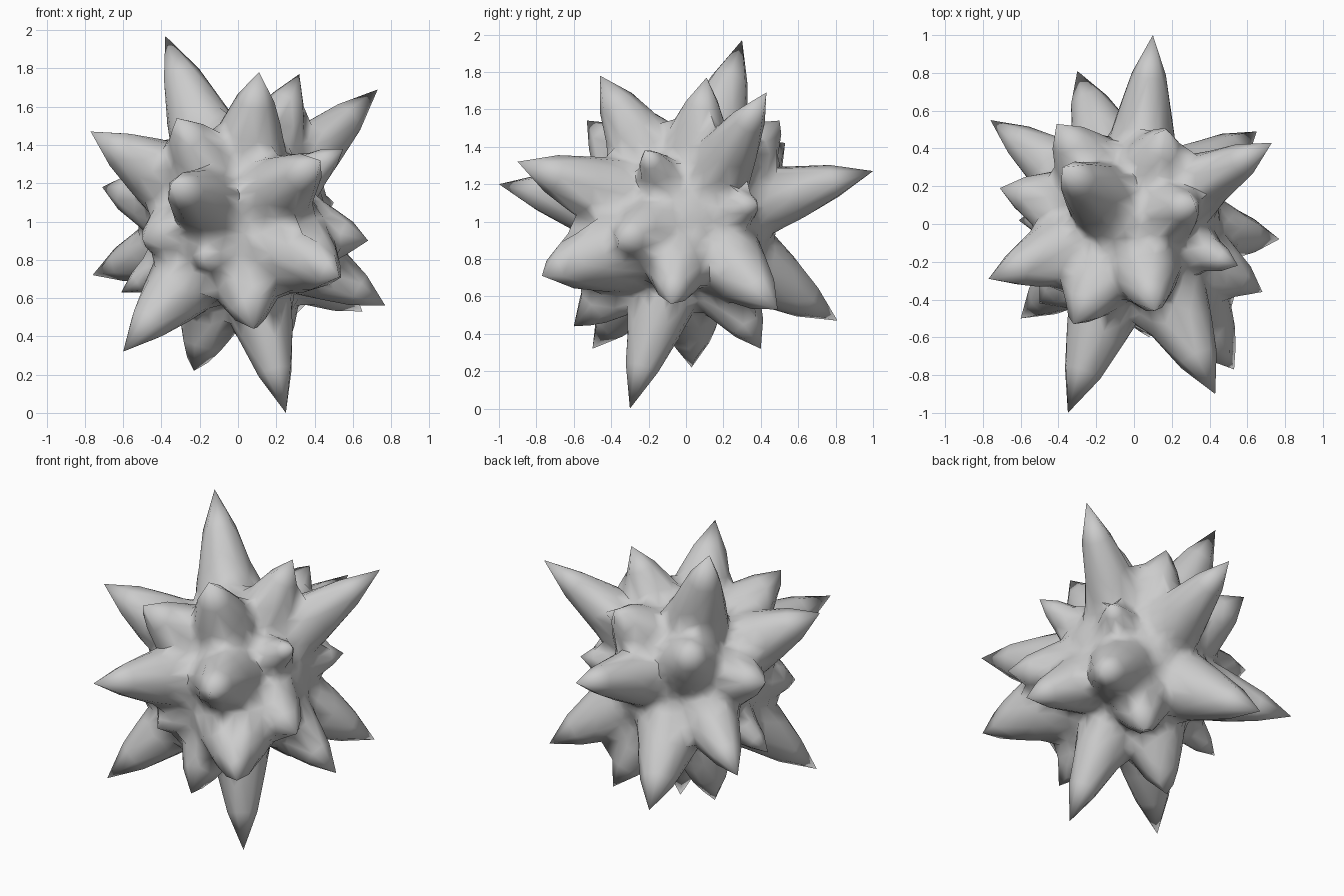
import bpy, bmesh, math
from mathutils import Vector

if "Cube" in bpy.data.objects:
    bpy.data.objects.remove(bpy.data.objects["Cube"])

CENTRE = Vector((0, 0, 1))
CORE = 0.455     # radius of the ball between the spikes
FOOT = 0.44      # distance at which a spike reaches its full width
POWER = 24       # sharpness of the joins
SIDES = 7

# Spike tips grouped by base half-width
SPIKES = {
    0.18: [(.73, .43, 1.69), (.10, 1.0, 1.27), (-.71, .19, 1.18),
           (-.76, .55, .72), (.68, -.36, .90),
           (.32, .11, 1.77), (.25, .40, .32), (-.50, -.42, .91), (.25, -.30, 0),
           (.77, -.08, .56)],
    0.20: [(-.38, .30, 1.97), (-.77, -.29, 1.47), (-.60, -.50, .32), (-.23, .03, .22),
           (-.35, -1.0, 1.20), (.08, -.60, .44), (-.30, .81, .47), (.65, .49, .53),
           (.11, -.46, 1.78), (.17, .50, 1.54), (-.41, .53, 1.42), (-.32, -.53, 1.54)],
    0.21: [(.43, -.90, 1.32)],
    0.26: [(.53, -.77, .71)],
    0.12: [(.50, .38, 1.10), (.55, -.22, 1.38), (-.61, .02, .63)],
    # low shoulders filling the gaps between spikes
    0.16: [(-.18, -.58, .79), (.12, -.52, .94), (.30, -.46, .97), (-.05, -.03, 1.56)],
}
spikes = []
for width, tips in SPIKES.items():
    for tip in tips:
        v = Vector(tip) - CENTRE
        spikes.append((v.normalized(), v.length, width))


def half_width(d, length, width):
    """Half-width of a bulging spike at distance d along its axis."""
    return width * min(1.0, max(0.0, (length - d) / (length - FOOT))) ** 0.66


def spike_radius(theta, length, width):
    """Distance from the centre to the spike surface at angle theta."""
    if theta > 1.1:
        return 0.0
    lo, hi, slope = 0.0, length, math.tan(theta)
    for _ in range(26):
        mid = (lo + hi) / 2
        if half_width(mid, length, width) > mid * slope:
            lo = mid
        else:
            hi = mid
    return lo / math.cos(theta)


def surface_radius(direction):
    """Soft union of the ball and all spikes."""
    total = CORE ** POWER
    for axis, length, width in spikes:
        theta = math.acos(max(-1, min(1, axis.dot(direction))))
        if theta < 1e-3:
            return length
        total += spike_radius(theta, length, width) ** POWER
    return total ** (1 / POWER)


# Directions of the vertices: tips, rings around each spike, then the ball
points = [axis for axis, _, _ in spikes]


def add_point(p, gap):
    if all((p - q).length > gap for q in points):
        points.append(p)


for t, gap in ((0.36, 0.05), (0.7, 0.06), (1.0, 0.07)):
    for i, (axis, length, width) in enumerate(spikes):
        d = length + (FOOT - length) * t
        angle = math.atan2(half_width(d, length, width), d)
        u = axis.orthogonal().normalized()
        v = axis.cross(u)
        for k in range(SIDES):
            a = math.tau * (k + 0.5 * (t == 0.7)) / SIDES + i
            side = u * math.cos(a) + v * math.sin(a)
            add_point((axis * math.cos(angle) + side * math.sin(angle)).normalized(), gap)

ball = bmesh.new()
bmesh.ops.create_icosphere(ball, subdivisions=5, radius=1)
for vert in ball.verts:
    add_point(vert.co.normalized(), 0.075)
ball.free()

# Skin the directions, then push each vertex out to the surface
bm = bmesh.new()
for p in points:
    bm.verts.new(p)
bmesh.ops.convex_hull(bm, input=bm.verts[:])
bmesh.ops.delete(bm, geom=[v for v in bm.verts if not v.link_faces], context='VERTS')
for vert in bm.verts:
    n = vert.co.normalized()
    vert.co = CENTRE + n * surface_radius(n)
bmesh.ops.recalc_face_normals(bm, faces=bm.faces[:])

mesh = bpy.data.meshes.new("spiky_ball")
bm.to_mesh(mesh)
bm.free()
obj = bpy.data.objects.new("spiky_ball", mesh)
bpy.context.collection.objects.link(obj)

grey = bpy.data.materials.new("light_grey")
grey.diffuse_color = (0.6, 0.6, 0.6, 1)
grey.use_nodes = True
grey.node_tree.nodes["Principled BSDF"].inputs["Base Color"].default_value = grey.diffuse_color
mesh.materials.append(grey)

bpy.context.view_layer.objects.active = obj
obj.select_set(True)
bpy.ops.object.shade_smooth_by_angle(angle=math.radians(75))
